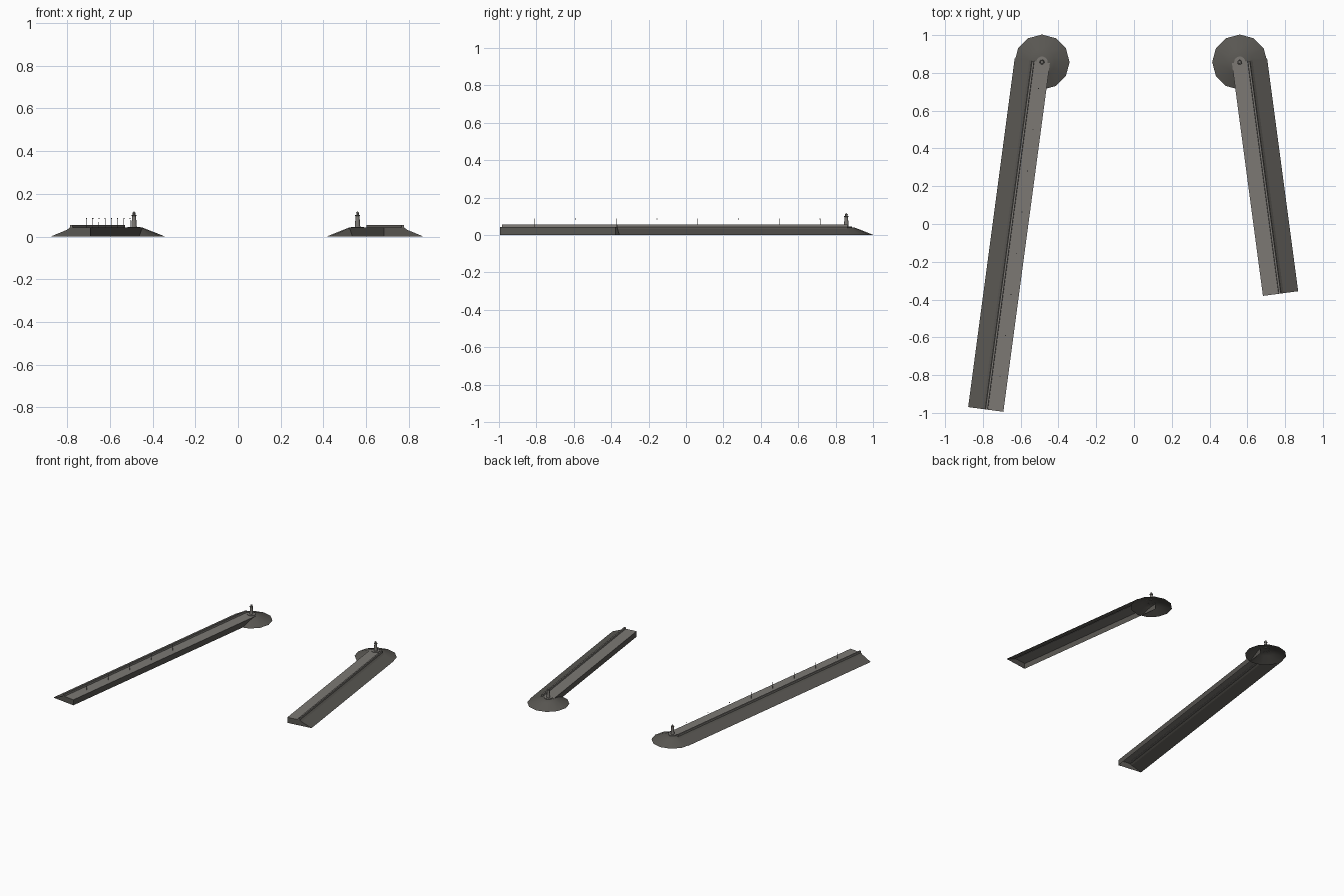
import bpy, bmesh, math
from mathutils import Vector

if "Cube" in bpy.data.objects:
    bpy.data.objects.remove(bpy.data.objects["Cube"])

TILT = math.radians(7.6)


def material(name, color):
    m = bpy.data.materials.new(name)
    m.diffuse_color = (*color, 1)
    m.use_nodes = True
    m.node_tree.nodes["Principled BSDF"].inputs["Base Color"].default_value = m.diffuse_color
    return m


ROCK = material("dark_stone", (0.10, 0.095, 0.085))
CONCRETE = material("concrete", (0.20, 0.19, 0.175))


def finish(name, bm, mat, smooth=None):
    bmesh.ops.remove_doubles(bm, verts=bm.verts, dist=1e-6)
    bmesh.ops.recalc_face_normals(bm, faces=bm.faces)
    me = bpy.data.meshes.new(name)
    bm.to_mesh(me)
    bm.free()
    me.materials.append(mat)
    ob = bpy.data.objects.new(name, me)
    bpy.context.collection.objects.link(ob)
    if smooth:
        bpy.ops.object.select_all(action='DESELECT')
        ob.select_set(True)
        bpy.context.view_layer.objects.active = ob
        bpy.ops.object.shade_smooth_by_angle(angle=math.radians(smooth))
    return ob


def lathe(name, center, profile, sides, mat, smooth=None):
    """Revolve (radius, z) points around a vertical axis."""
    bm = bmesh.new()
    vs = [bm.verts.new((center[0] + r, center[1], z)) for r, z in profile]
    es = [bm.edges.new(p) for p in zip(vs, vs[1:])]
    bmesh.ops.spin(bm, geom=vs + es, cent=(*center[:2], 0), axis=(0, 0, 1),
                   angle=math.tau, steps=sides, use_merge=True)
    return finish(name, bm, mat, smooth)


def sweep(name, head, side, section, start, end, mat, closed=False, cap=False):
    """Run an (outward, z) section along an arm that leaves the head."""
    along = Vector((side * math.sin(TILT), -math.cos(TILT), 0))
    out = Vector((side * math.cos(TILT), math.sin(TILT), 0))
    bm = bmesh.new()
    rings = [[bm.verts.new(Vector((*head, z)) + along * d + out * u)
              for u, z in section] for d in (start, end)]
    n = len(section)
    for i in range(n if closed else n - 1):
        j = (i + 1) % n
        bm.faces.new((rings[0][i], rings[0][j], rings[1][j], rings[1][i]))
    if closed:
        bm.faces.new(rings[0])
    if closed or cap:
        bm.faces.new(rings[1])
    return finish(name, bm, mat)


def breakwater(label, head, side, length):
    # Sloping stone bank on the outer side
    sweep(label + "_stone_bank", head, side,
          [(0.146, 0), (0.068, 0.032), (0.055, 0.042)], 0, length, ROCK)
    # Walkway with vertical quay wall, and the closing end wall
    sweep(label + "_walkway", head, side,
          [(0.055, 0.042), (-0.042, 0.042)], 0, length, CONCRETE)
    sweep(label + "_quay_wall", head, side,
          [(-0.042, 0.042), (-0.042, 0)], 0, length, ROCK)
    sweep(label + "_end_wall", head, side,
          [(0.146, 0), (0.068, 0.032), (0.055, 0.042), (-0.042, 0.042), (-0.042, 0)],
          length - 0.001, length, ROCK, closed=True)
    # Parapet
    sweep(label + "_parapet", head, side,
          [(0.055, 0.04), (0.053, 0.055), (0.043, 0.055), (0.041, 0.04)],
          0, length, CONCRETE, closed=True)
    # Round head
    lathe(label + "_round_head", head,
          [(0.146, 0), (0.068, 0.031), (0.042, 0.041), (0, 0.041)], 12, ROCK, 40)
    # Beacon tower: plinth, shaft, gallery, lantern and roof
    lathe(label + "_beacon_plinth", head,
          [(0.03, 0.04), (0.03, 0.046), (0, 0.046)], 16, CONCRETE, 30)
    lathe(label + "_beacon_tower", head,
          [(0.013, 0.045), (0.009, 0.097), (0.012, 0.098), (0.012, 0.102),
           (0.006, 0.102), (0.006, 0.111), (0.008, 0.111), (0, 0.118)],
          12, CONCRETE, 30)


LEFT, RIGHT = (-0.487, 0.857), (0.56, 0.857)
breakwater("long_arm", LEFT, -1, 1.862)
breakwater("short_arm", RIGHT, 1, 1.243)

# Thin lamp posts along the long arm
for i in range(8):
    y = 0.717 - i * 0.218
    x = LEFT[0] + (y - LEFT[1]) * math.tan(TILT)
    lathe(f"lamp_post_{i + 1}", (x, y),
          [(0.0012, 0.041), (0.001, 0.083), (0.0025, 0.083),
           (0.0025, 0.087), (0, 0.088)], 6, CONCRETE)
